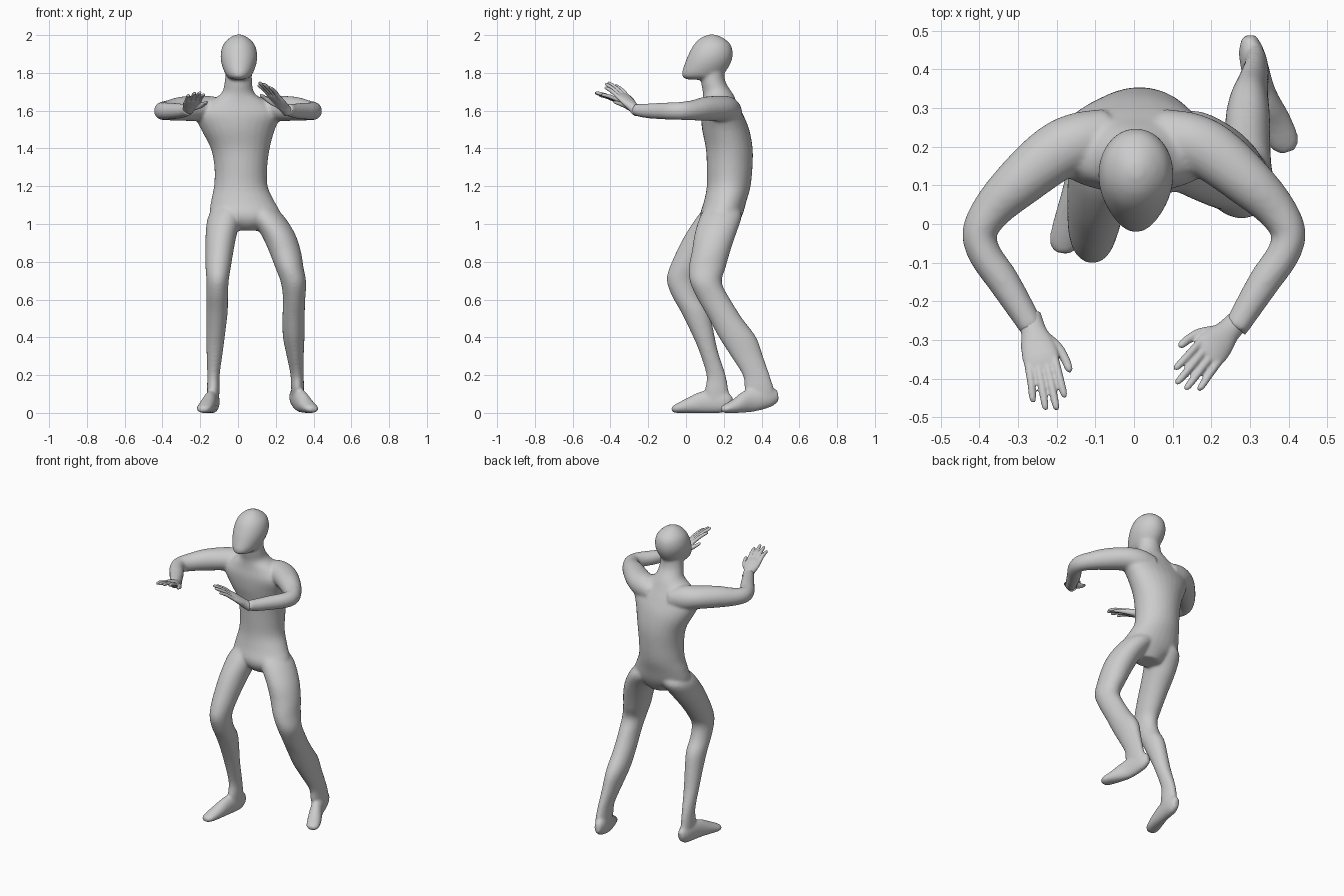
import bpy, bmesh, math
from mathutils import Vector

X, Y, Z = Vector((1, 0, 0)), Vector((0, 1, 0)), Vector((0, 0, 1))


def spline(pts, subs=4):
    """Smooth interpolation through section tuples."""
    out, n = [], len(pts)
    for i in range(n - 1):
        a, b, c, d = pts[max(i - 1, 0)], pts[i], pts[i + 1], pts[min(i + 2, n - 1)]
        for k in range(subs):
            t = k / subs
            out.append([0.5 * (2 * q + (r - p) * t + (2 * p - 5 * q + 4 * r - s) * t * t
                               + (3 * q - p - 3 * r + s) * t ** 3)
                        for p, q, r, s in zip(a, b, c, d)])
    return out + [list(pts[-1])]


def tube(bm, pts, axes=None, n=28):
    """Closed tube through (x, y, z, radius_a, radius_b) sections."""
    secs = spline(pts)
    rings = []
    for i, s in enumerate(secs):
        if axes:
            u, v = axes
        else:
            t = Vector(secs[min(i + 1, len(secs) - 1)][:3]) - Vector(secs[max(i - 1, 0)][:3])
            u = t.cross(Z).normalized()
            v = u.cross(t).normalized()
        ring = []
        for k in range(n):
            a = 2 * math.pi * k / n
            p = (Vector(s[:3]) + u * max(s[3], .003) * math.cos(a)
                 + v * max(s[4], .003) * math.sin(a))
            p.z = max(p.z, 0)
            ring.append(bm.verts.new(p))
        rings.append(ring)
    for r, q in zip(rings, rings[1:]):
        for k in range(n):
            bm.faces.new((r[k], r[(k + 1) % n], q[(k + 1) % n], q[k]))
    bm.faces.new(rings[0][::-1])
    bm.faces.new(rings[-1])


def stack(bm, rows):
    """Horizontal ellipses given as (z, centre x, front y, back y, half width)."""
    tube(bm, [(cx, (f + b) / 2, z, rx, (b - f) / 2) for z, cx, f, b, rx in rows], (X, Y))


def finish(bm, name, voxel, smooth):
    """Fuse overlapping tubes into one smooth skin."""
    bmesh.ops.recalc_face_normals(bm, faces=bm.faces)
    me = bpy.data.meshes.new(name)
    bm.to_mesh(me)
    bm.free()
    ob = bpy.data.objects.new(name, me)
    bpy.context.collection.objects.link(ob)
    m = ob.modifiers.new("fuse", 'REMESH')
    m.mode, m.voxel_size, m.use_smooth_shade = 'VOXEL', voxel, True
    m = ob.modifiers.new("soften", 'SMOOTH')
    m.factor, m.iterations = .5, smooth


body = bmesh.new()

# torso and neck
stack(body, [(.965, .05, .13, .25, .07), (1.0, .05, .09, .275, .12), (1.05, .04, .075, .30, .185),
             (1.12, .025, .095, .32, .168), (1.2, .015, .11, .342, .142), (1.3, .015, .11, .352, .14),
             (1.4, .012, .105, .353, .156), (1.5, .0, .085, .335, .195), (1.58, .0, .08, .302, .225),
             (1.64, .0, .088, .272, .165), (1.69, .0, .09, .248, .09), (1.75, .002, .08, .21, .073),
             (1.82, .004, .08, .2, .07)])

# head
stack(body, [(1.764, .005, .015, .15, .03), (1.775, .005, -.015, .18, .056), (1.8, .005, -.022, .205, .075),
             (1.85, .005, -.006, .236, .093), (1.9, .005, .014, .248, .097), (1.95, .005, .042, .236, .083),
             (1.985, .005, .078, .197, .05), (2.003, .005, .12, .155, .016)])

# left leg (forward)
stack(body, [(1.1, -.04, .11, .28, .07), (1.04, -.068, .06, .295, .09), (.95, -.088, .0, .235, .083),
             (.86, -.098, -.047, .16, .075), (.77, -.105, -.087, .095, .067), (.7, -.108, -.102, .06, .059),
             (.62, -.11, -.075, .075, .057), (.54, -.111, -.03, .122, .057), (.44, -.116, .02, .145, .051),
             (.33, -.123, .068, .168, .044), (.2, -.13, .108, .21, .033), (.12, -.131, .1, .225, .033),
             (.04, -.131, .1, .235, .03)])

# right leg (back)
stack(body, [(1.1, .1, .11, .28, .08), (1.04, .148, .075, .295, .096), (.95, .21, .046, .266, .091),
             (.86, .247, .032, .236, .085), (.77, .272, .015, .21, .075), (.69, .294, .022, .19, .067),
             (.6, .297, .063, .235, .059), (.5, .294, .12, .298, .059), (.4, .295, .174, .372, .057),
             (.3, .303, .238, .408, .045), (.2, .313, .3, .443, .035), (.13, .315, .31, .465, .034),
             (.08, .315, .33, .47, .03)])

# feet
tube(body, [(-.128, .242, .05, .018, .03), (-.13, .2, .058, .034, .058), (-.145, .1, .057, .037, .06),
            (-.165, .01, .037, .042, .04), (-.182, -.05, .022, .039, .024), (-.188, -.076, .018, .02, .014)])
tube(body, [(.298, .488, .09, .018, .03), (.305, .44, .085, .034, .055), (.33, .34, .065, .037, .062),
            (.365, .265, .037, .042, .04), (.39, .21, .022, .039, .024), (.398, .186, .018, .02, .014)])

# arms
for s in (-1, 1):
    tube(body, [(s * x, y, z, a, b) for x, y, z, a, b in (
        (.06, .24, 1.59, .06, .06), (.14, .215, 1.602, .075, .074), (.21, .18, 1.611, .075, .068),
        (.30, .105, 1.61, .065, .064), (.365, .04, 1.602, .053, .054), (.40, -.022, 1.599, .045, .048),
        (.385, -.08, 1.598, .043, .046), (.34, -.145, 1.598, .042, .043), (.29, -.225, 1.6, .036, .037),
        (.262, -.272, 1.606, .032, .03))])

finish(body, "body", .008, 10)


def hand(name, wrist, direction, thumb_side):
    bm = bmesh.new()
    d = Vector(direction).normalized()
    w = Vector(thumb_side)
    w = (w - d * w.dot(d)).normalized()
    up = w.cross(d)
    if up.z < 0:
        up = -up

    def part(rows, n=16):
        tube(bm, [(*(Vector(wrist) + d * a + w * b + up * c), ra, rb) for a, b, c, ra, rb in rows], (w, up), n)

    # palm
    part([(-.025, 0, 0, .03, .027), (.02, 0, 0, .033, .025), (.06, 0, .002, .043, .021),
          (.1, 0, .003, .047, .017), (.128, 0, .002, .042, .011), (.134, 0, .002, .034, .006)], 24)
    # fingers
    for base, tip, length in ((.034, .034, .222), (.012, .006, .25), (-.011, -.021, .242), (-.034, -.047, .213)):
        mid = (.11 + length) / 2
        part([(.1, base, .002, .0115, .011), (mid, (base + tip) / 2, .004, .0105, .011),
              (length - .012, tip, -.002, .009, .009), (length, tip, -.005, .004, .004)])
    # thumb
    part([(.03, .018, -.004, .016, .016), (.075, .047, -.01, .015, .014),
          (.115, .06, -.014, .012, .011), (.142, .063, -.016, .01, .009), (.152, .064, -.017, .004, .004)])
    finish(bm, name, .004, 4)


hand("left_hand", (-.265, -.258, 1.606), (.24, -.9, .38), (.97, .26, 0))
hand("right_hand", (.253, -.268, 1.606), (-.55, -.59, .59), (-.68, .72, .07))
